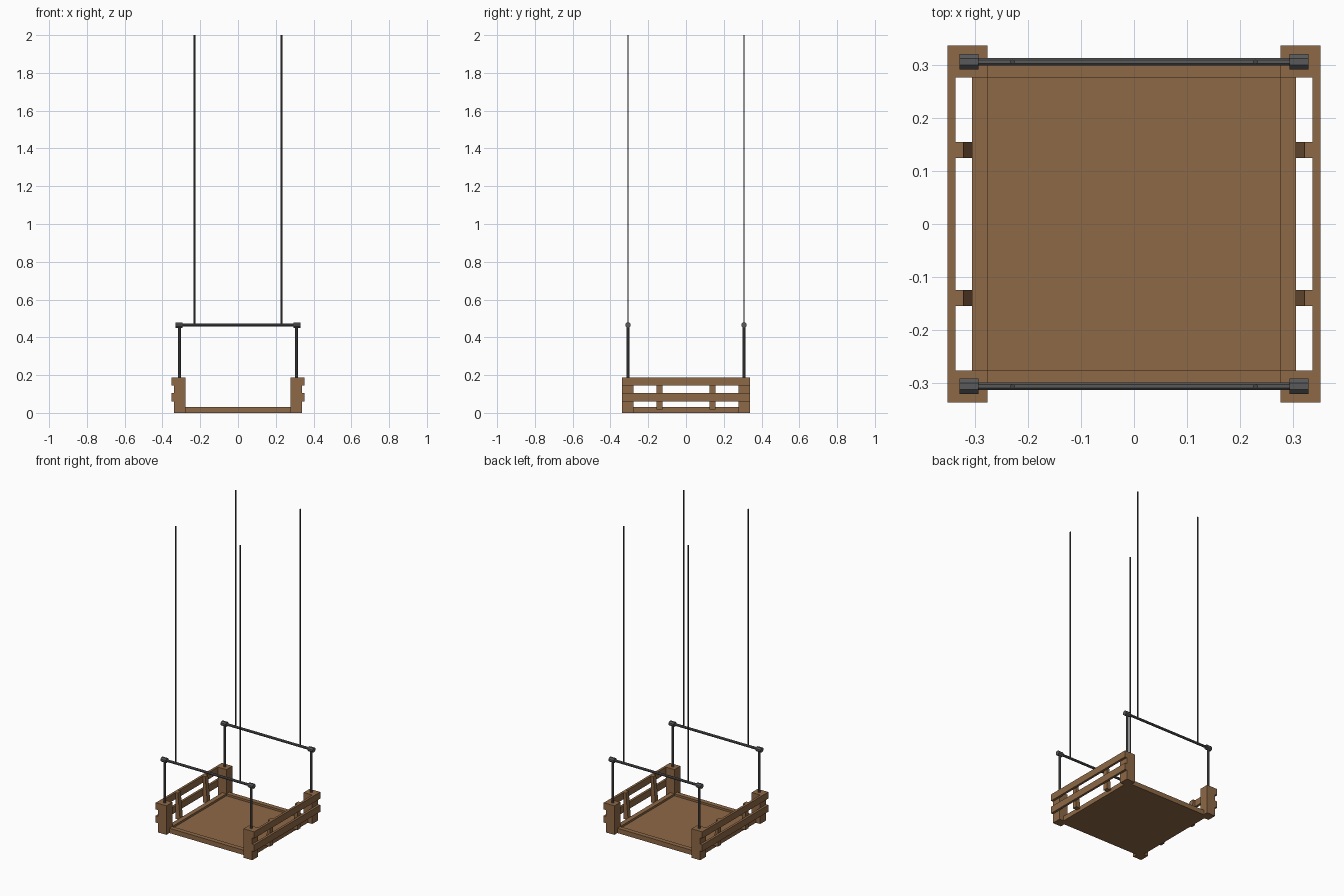
import bpy, bmesh, math
from mathutils import Matrix, Vector

if "Cube" in bpy.data.objects:
    bpy.data.objects.remove(bpy.data.objects["Cube"])


def material(name, col):
    m = bpy.data.materials.new(name)
    m.diffuse_color = (*col, 1)
    m.use_nodes = True
    m.node_tree.nodes["Principled BSDF"].inputs["Base Color"].default_value = m.diffuse_color
    return m


WOOD = material("wood", (0.27, 0.14, 0.062))
METAL = material("dark_metal", (0.10, 0.10, 0.10))
ROPE = material("rope_grey", (0.06, 0.06, 0.06))


def finish(bm, name, mat):
    bmesh.ops.recalc_face_normals(bm, faces=bm.faces)
    me = bpy.data.meshes.new(name)
    bm.to_mesh(me)
    bm.free()
    ob = bpy.data.objects.new(name, me)
    me.materials.append(mat)
    bpy.context.collection.objects.link(ob)
    return ob


def box(name, x, y, z, mat=WOOD):
    bm = bmesh.new()
    bmesh.ops.create_cube(bm, size=1)
    for v in bm.verts:
        v.co = Vector([(a + b) / 2 + c * abs(b - a) for (a, b), c in zip((x, y, z), v.co)])
    return finish(bm, name, mat)


def rod(name, p, q, r, sides, mat=METAL):
    p, q = Vector(p), Vector(q)
    d = q - p
    rot = d.to_track_quat('Z', 'Y').to_matrix().to_4x4()
    spin = Matrix.Rotation(math.pi / sides, 4, 'Z')
    bm = bmesh.new()
    bmesh.ops.create_cone(bm, cap_ends=True, segments=sides, radius1=r, radius2=r,
                          depth=d.length, matrix=Matrix.Translation((p + q) / 2) @ rot @ spin)
    return finish(bm, name, mat)


IN, MID, OUT, FAR = 0.277, 0.307, 0.338, 0.353
BAR_Z, BAR_Y = 0.465, 0.307

# Floor panel, slightly sunk inside its frame
box("floor_panel", (-IN, IN), (-IN, IN), (0, 0.018))

for s in (-1, 1):
    # Frame beams
    box("cross_beam", (-IN, IN), (s * IN, s * MID), (0, 0.031))
    box("side_beam", (s * IN, s * MID), (-IN, IN), (0, 0.031))
    # Side rails
    for z in ((0.145, 0.188), (0.06, 0.104)):
        box("side_rail", (s * OUT, s * FAR), (-OUT, OUT), z)
    # Crossbar of the hanging frame
    rod("crossbar", (-0.296, s * BAR_Y, BAR_Z), (0.296, s * BAR_Y, BAR_Z), 0.008, 8)
    for t in (-1, 1):
        # Corner post, upright pole, end fitting and rope
        box("corner_post", (s * IN, s * OUT), (t * IN, t * OUT), (0, 0.188))
        rod("upright_pole", (s * 0.31, t * BAR_Y, 0.18), (s * 0.31, t * BAR_Y, BAR_Z), 0.008, 8)
        rod("pole_fitting", (s * 0.294, t * BAR_Y, BAR_Z), (s * 0.33, t * BAR_Y, BAR_Z), 0.0155, 8)
        rod("rope", (s * 0.23, t * BAR_Y, BAR_Z), (s * 0.23, t * BAR_Y, 2), 0.0045, 6, ROPE)
        # Rail support with a tapered inner face
        sup = box("rail_support", (s * MID, s * OUT), (t * 0.125, t * 0.155), (0.018, 0.188))
        for v in sup.data.vertices:
            if v.co.z > 0.1 and abs(v.co.x) < 0.32:
                v.co.x = s * 0.323
